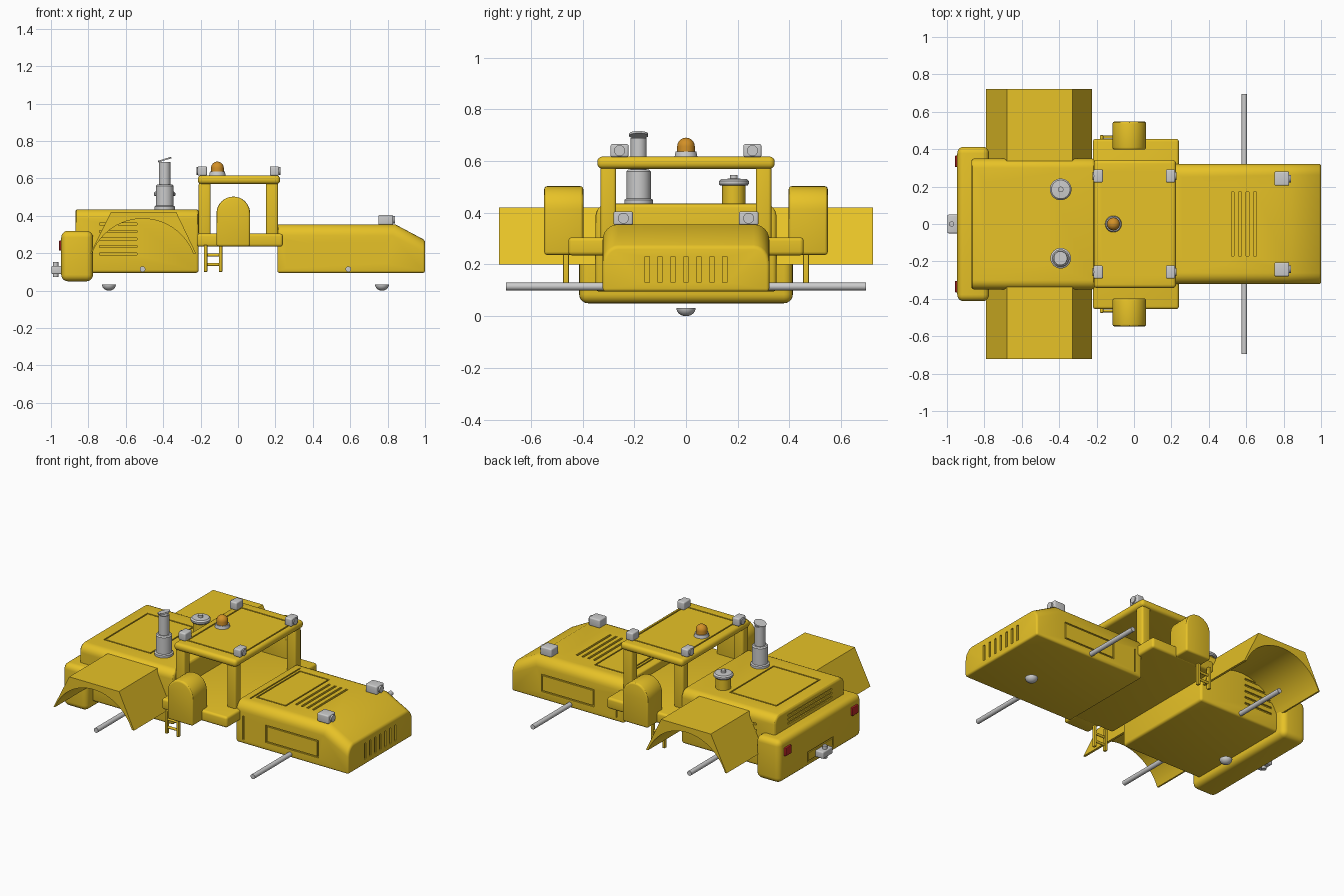
import bpy, bmesh, math
from mathutils import Vector, Matrix

if "Cube" in bpy.data.objects:
    bpy.data.objects.remove(bpy.data.objects["Cube"])


def material(name, rgb):
    m = bpy.data.materials.new(name)
    m.diffuse_color = (*rgb, 1)
    m.use_nodes = True
    m.node_tree.nodes["Principled BSDF"].inputs["Base Color"].default_value = m.diffuse_color
    return m


YELLOW = material("yellow_paint", (0.80, 0.54, 0.02))
ORANGE = material("amber", (0.65, 0.28, 0.02))
RED = material("red_lens", (0.5, 0.02, 0.02))


def finish(bm, name, mat=None):
    bmesh.ops.recalc_face_normals(bm, faces=bm.faces)
    me = bpy.data.meshes.new(name)
    bm.to_mesh(me)
    bm.free()
    ob = bpy.data.objects.new(name, me)
    bpy.context.collection.objects.link(ob)
    if mat:
        me.materials.append(mat)
    smooth(ob)
    return ob


def smooth(ob):
    bpy.ops.object.select_all(action='DESELECT')
    bpy.context.view_layer.objects.active = ob
    ob.select_set(True)
    bpy.ops.object.shade_smooth_by_angle(angle=math.radians(30))


def bevel(bm, width, seg, pick=lambda e: True):
    edges = [e for e in bm.edges if e.calc_face_angle(0) > math.radians(40) and pick(e)]
    bmesh.ops.bevel(bm, geom=edges, offset=width, segments=seg, profile=0.5,
                    affect='EDGES', clamp_overlap=True)


def add_box(bm, lo, hi):
    lo, hi = Vector(lo), Vector(hi)
    bmesh.ops.create_cube(bm, size=1, matrix=Matrix.Translation((lo + hi) / 2)
                          @ Matrix.Diagonal((*(hi - lo), 1)))


def box(name, lo, hi, r=0, mat=None, seg=4):
    bm = bmesh.new()
    add_box(bm, lo, hi)
    if r:
        bevel(bm, r, seg)
    return finish(bm, name, mat)


def prism_bm(pts, lo, hi):
    """Side profile (x, z) extruded along y."""
    bm = bmesh.new()
    f = bm.faces.new([bm.verts.new((x, lo, z)) for x, z in pts])
    ext = bmesh.ops.extrude_face_region(bm, geom=[f])["geom"]
    bmesh.ops.translate(bm, verts=[g for g in ext if isinstance(g, bmesh.types.BMVert)],
                        vec=(0, hi - lo, 0))
    bmesh.ops.recalc_face_normals(bm, faces=bm.faces)
    return bm


def rod(name, a, b, r, mat=None, r2=None, n=32):
    a, b = Vector(a), Vector(b)
    bm = bmesh.new()
    rot = (b - a).to_track_quat('Z', 'Y').to_matrix().to_4x4()
    bmesh.ops.create_cone(bm, cap_ends=True, segments=n, radius1=r, radius2=r if r2 is None else r2,
                          depth=(b - a).length, matrix=Matrix.Translation((a + b) / 2) @ rot)
    return finish(bm, name, mat)


def lathe(name, pts, x, y, mat=None):
    bm = bmesh.new()
    vs = [bm.verts.new((x + r, y, z)) for r, z in pts]
    es = [bm.edges.new(p) for p in zip(vs, vs[1:])]
    bmesh.ops.spin(bm, geom=vs + es, cent=(x, y, 0), axis=(0, 0, 1), angle=2 * math.pi, steps=32)
    bmesh.ops.remove_doubles(bm, verts=bm.verts, dist=1e-5)
    return finish(bm, name, mat)


def frame(lo, hi, axis, w=0.008):
    """Four bars outlining a rectangle, flat along the given axis."""
    u, v = [i for i in range(3) if i != axis]
    out = []
    for i, j in ((u, v), (v, u)):
        for end in (0, 1):
            l, h = list(lo), list(hi)
            if end:
                l[i] = h[i] - w
            else:
                h[i] = l[i] + w
            if i == u:
                l[j] += w
                h[j] -= w
            out.append((l, h))
    return out


def carve(ob, boxes):
    bm = bmesh.new()
    for lo, hi in boxes:
        add_box(bm, lo, hi)
    cutter = finish(bm, "groove_cutter")
    cutter.hide_render = True
    m = ob.modifiers.new("grooves", 'BOOLEAN')
    m.operation, m.object, m.solver, m.use_self = 'DIFFERENCE', cutter, 'EXACT', True
    bpy.context.view_layer.objects.active = ob
    bpy.ops.object.modifier_apply(modifier=m.name)
    bpy.data.objects.remove(cutter)
    smooth(ob)


def long_top_edge(zmin):
    return lambda e: (min(v.co.z for v in e.verts) > zmin
                      and abs(e.verts[0].co.y - e.verts[1].co.y) < 1e-4
                      and abs(e.verts[0].co.x - e.verts[1].co.x) > 0.05)


# front hood with sloping nose
bm = prism_bm([(0.21, 0.095), (1.0, 0.095), (1.0, 0.27), (0.84, 0.355), (0.21, 0.355)], -0.322, 0.322)
bevel(bm, 0.06, 6, long_top_edge(0.26))
bevel(bm, 0.012, 3)
hood = finish(bm, "front_hood", YELLOW)
cuts = [((0.99, y * 0.05 - 0.008, 0.13), (1.02, y * 0.05 + 0.008, 0.23)) for y in range(-3, 4)]
cuts += [((x, -0.17, 0.345), (x + 0.014, 0.17, 0.37)) for x in (0.52, 0.56, 0.60, 0.64)]
cuts += frame((0.28, -0.22, 0.348), (0.49, 0.22, 0.37), 2)
cuts += [((0.258, -0.25, 0.348), (0.266, 0.25, 0.37))]
for s in (-1, 1):
    ys = sorted((s * 0.315, s * 0.34))
    cuts += frame((0.42, ys[0], 0.145), (0.79, ys[1], 0.255), 1)
    cuts += [((0.258, ys[0], 0.12), (0.266, ys[1], 0.27))]
carve(hood, cuts)

# rear engine body
bm = prism_bm([(-0.87, 0.095), (-0.21, 0.095), (-0.21, 0.435), (-0.87, 0.435)], -0.35, 0.35)
bevel(bm, 0.05, 6, long_top_edge(0.4))
bevel(bm, 0.015, 3)
body = finish(bm, "rear_body", YELLOW)
cuts = frame((-0.79, -0.22, 0.428), (-0.46, 0.22, 0.45), 2)
cuts += [((-0.9, -0.22, z), (-0.862, 0.22, z + 0.012)) for z in (0.34, 0.365, 0.39)]
for s in (-1, 1):
    ys = sorted((s * 0.34, s * 0.37))
    cuts += [((-0.74, ys[0], z), (-0.54, ys[1], z + 0.012)) for z in (0.19, 0.23, 0.27, 0.31, 0.35)]
carve(body, cuts)

# rear counterweight with plate outline
weight = box("counterweight", (-0.945, -0.413, 0.05), (-0.775, 0.413, 0.32), 0.035, YELLOW, 5)
carve(weight, frame((-0.97, -0.13, 0.085), (-0.938, 0.13, 0.15), 0))

# operator platform, roof
box("platform", (-0.22, -0.455, 0.235), (0.24, 0.455, 0.305), 0.015, YELLOW)
roof = box("roof", (-0.215, -0.343, 0.57), (0.225, 0.343, 0.617), 0.02, YELLOW)
carve(roof, frame((-0.17, -0.275, 0.611), (0.2, 0.275, 0.64), 2))

# underside drain domes
for x in (-0.69, 0.77):
    dome = [(0.0, 0.0)] + [(0.037 * math.sin(a), 0.032 - 0.032 * math.cos(a))
                           for a in [i * math.pi / 16 for i in range(1, 9)]] + [(0, 0.032)]
    lathe("drain_dome", dome, x, 0)

# axles
for x in (-0.51, 0.59):
    rod("axle", (x, -0.695, 0.115), (x, 0.695, 0.115), 0.015)

fender = [(-0.225, 0.2), (-0.33, 0.42), (-0.68, 0.42), (-0.79, 0.2)]
a0 = math.atan2(0.105, -0.27)
fender += [(-0.51 + 0.29 * math.cos(a0 + (math.pi - 2 * a0) * i / 24),
            0.095 + 0.29 * math.sin(a0 + (math.pi - 2 * a0) * i / 24)) for i in range(25)]
tank = [(-0.115, 0.237), (0.065, 0.237)] + [(-0.025 + 0.09 * math.cos(i * math.pi / 16),
                                             0.413 + 0.09 * math.sin(i * math.pi / 16)) for i in range(17)]

# paired parts
for s in (-1, 1):
    side = "right" if s < 0 else "left"

    def sbox(name, x0, x1, y0, y1, z0, z1, r, mat=None):
        ys = sorted((s * y0, s * y1))
        return box(f"{name}_{side}", (x0, ys[0], z0), (x1, ys[1], z1), r, mat)

    finish(prism_bm(fender, *sorted((s * 0.33, s * 0.722))), f"fender_{side}", YELLOW)
    bm = prism_bm(tank, *sorted((s * 0.397, s * 0.548)))
    bevel(bm, 0.012, 3)
    finish(bm, f"side_tank_{side}", YELLOW)
    # cab posts and roof lamps
    for x in (-0.178, 0.182):
        sbox("cab_post", x - 0.032, x + 0.032, 0.27, 0.33, 0.295, 0.58, 0.012, YELLOW)
        d = 1 if x > 0 else -1
        cx = x + 0.013 * d
        sbox("roof_lamp", cx - 0.025, cx + 0.025, 0.222, 0.292, 0.615, 0.665, 0.008)
        rod("roof_lamp_lens", (cx + 0.02 * d, s * 0.257, 0.64), (cx + 0.031 * d, s * 0.257, 0.64), 0.021)
    # headlamps, tail lamps
    sbox("headlamp", 0.75, 0.83, 0.205, 0.28, 0.352, 0.405, 0.008)
    rod("headlamp_lens", (0.82, s * 0.242, 0.379), (0.84, s * 0.242, 0.379), 0.021)
    sbox("tail_lamp", -0.957, -0.935, 0.305, 0.365, 0.215, 0.267, 0.004, RED)
    # ladder
    for x in (-0.173, -0.093):
        sbox("ladder_rail", x - 0.009, x + 0.009, 0.453, 0.475, 0.1, 0.245, 0.004, YELLOW)
    for z in (0.14, 0.19):
        rod("ladder_rung", (-0.173, s * 0.464, z), (-0.093, s * 0.464, z), 0.008, YELLOW, n=16)

# exhaust stack with tilted flap
lathe("exhaust_stack", [(0, 0.43), (0.055, 0.43), (0.055, 0.45), (0.047, 0.455), (0.047, 0.56),
                        (0.04, 0.567), (0.031, 0.567), (0.031, 0.688), (0.024, 0.688), (0.024, 0.6), (0, 0.6)],
      -0.392, -0.183)
rod("exhaust_flap", (-0.391, -0.183, 0.697), (-0.3935, -0.183, 0.705), 0.037)

# air intake
rod("intake_body", (-0.392, 0.185, 0.43), (-0.392, 0.185, 0.512), 0.045, YELLOW)
lathe("intake_cap", [(0, 0.505), (0.053, 0.505), (0.058, 0.512), (0.058, 0.522), (0.05, 0.53),
                     (0.015, 0.532), (0.015, 0.546), (0, 0.546)], -0.392, 0.185)

# warning beacon
rod("beacon_base", (-0.11, 0, 0.613), (-0.11, 0, 0.636), 0.045, r2=0.04)
lathe("beacon_lens", [(0, 0.63), (0.034, 0.63)] + [(0.034 * math.cos(i * math.pi / 16),
      0.656 + 0.034 * math.sin(i * math.pi / 16)) for i in range(8)] + [(0, 0.69)], -0.11, 0, ORANGE)

# tow hitch
box("hitch_block", (-0.998, -0.05, 0.088), (-0.94, 0.05, 0.132), 0.008)
rod("hitch_pin", (-0.975, 0, 0.072), (-0.975, 0, 0.153), 0.014)
